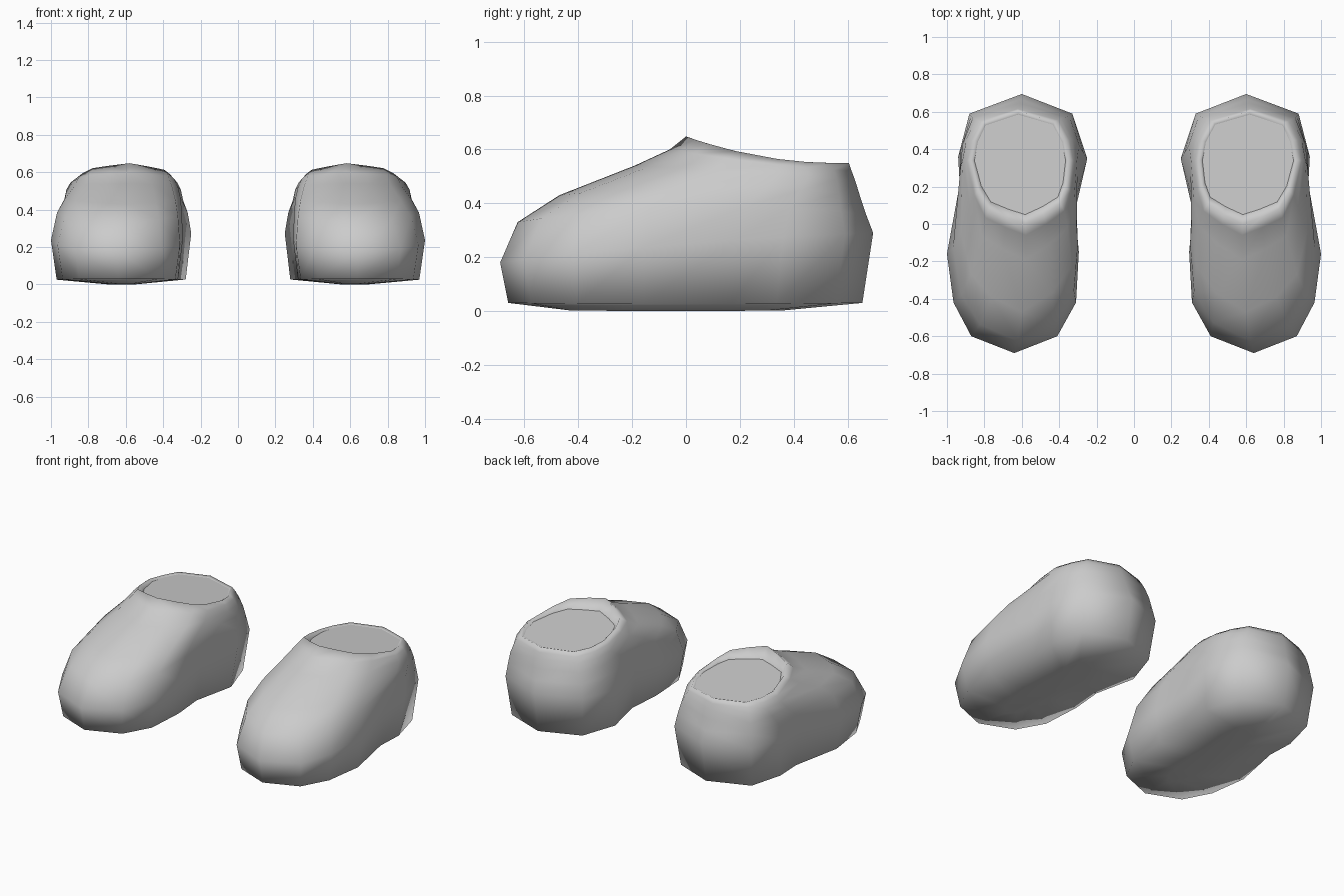
import bpy, bmesh

if "Cube" in bpy.data.objects:
    bpy.data.objects.remove(bpy.data.objects["Cube"], do_unlink=True)

mat = bpy.data.materials.new("soft grey")
mat.use_nodes = True
GREY = (0.6, 0.6, 0.6, 1)
mat.diffuse_color = GREY
mat.node_tree.nodes["Principled BSDF"].inputs["Base Color"].default_value = GREY

# Footprint of the left shoe, counter-clockwise from the toe
FOOT = [(.64, -.69), (.87, -.60), (.965, -.42), (1.0, -.16), (.93, .18),
        (.94, .36), (.88, .59), (.60, .695), (.33, .59), (.25, .35),
        (.315, .07), (.295, -.15), (.31, -.42), (.41, -.60)]
# Ankle opening, point for point with the footprint
COLLAR = [(.58, .0), (.68, .035), (.78, .08), (.835, .18), (.875, .34),
          (.855, .45), (.81, .55), (.62, .615), (.42, .555), (.365, .45),
          (.345, .34), (.36, .20), (.39, .11), (.48, .05)]
N = len(FOOT)

# Rings from sole to lining: front y, back y, z at front / middle / back,
# footprint width, collar width, blend from footprint to collar
RINGS = [
    (-.43, .36, .002, .000, .002, .20, 1, 0),       # underside
    (-.66, .655, .03, .025, .03, .92, 1, 0),        # sole edge
    (-.69, .695, .18, .25, .29, 1.0, 1, 0),         # widest line
    (-.625, .668, .33, .39, .36, .97, 1.30, .25),   # toe top
    (-.47, .645, .43, .46, .43, .94, 1.24, .6),     # vamp
    (-.19, .628, .54, .515, .485, .90, 1.16, .95),  # instep
    (-.06, .615, .60, .55, .52, .90, 1.08, 1),      # collar outside
    (0.0, .605, .648, .57, .55, .90, .98, 1),       # collar top
    (.05, .585, .58, .552, .543, .90, .92, 1),      # insole edge
]
MID_Y = .34  # widest part of the ankle


def ring_points(yf, yb, zf, zm, zb, foot_w, collar_w, t):
    pts = []
    for (fx, fy), (cx, cy) in zip(FOOT, COLLAR):
        foot_x = .62 + (fx - .62) * foot_w
        foot_y = yf + (yb - yf) * (fy + .69) / 1.385
        collar_x = .605 + (cx - .605) * collar_w
        if cy < MID_Y:  # stretch the front half towards the toe
            collar_y = MID_Y + (cy / MID_Y - 1) * (MID_Y - yf)
        else:
            collar_y = MID_Y + (cy - MID_Y) / .275 * (yb - MID_Y)
        x = foot_x + (collar_x - foot_x) * t
        y = foot_y + (collar_y - foot_y) * t
        s = (y - yf) / (yb - yf)
        z = (zf * (s - .5) * (s - 1) * 2 + zm * 4 * s * (1 - s)
             + zb * s * (s - .5) * 2)
        pts.append((x, y, z))
    return pts


# Loft the rings and close both ends
bm = bmesh.new()
loops = [[bm.verts.new(p) for p in ring_points(*r)] for r in RINGS]
for lo, hi in zip(loops, loops[1:]):
    for i in range(N):
        j = (i + 1) % N
        bm.faces.new((lo[i], lo[j], hi[j], hi[i]))
bm.faces.new(loops[0][::-1])
insole = bm.faces.new(loops[-1])
bmesh.ops.recalc_face_normals(bm, faces=bm.faces)
for f in bm.faces:
    f.smooth = f is not insole

mesh = bpy.data.meshes.new("shoes")
bm.to_mesh(mesh)
bm.free()
mesh.materials.append(mat)
shoes = bpy.data.objects.new("shoes", mesh)
bpy.context.collection.objects.link(shoes)

# Right shoe
mirror = shoes.modifiers.new("other_shoe", 'MIRROR')
mirror.use_mirror_merge = False
